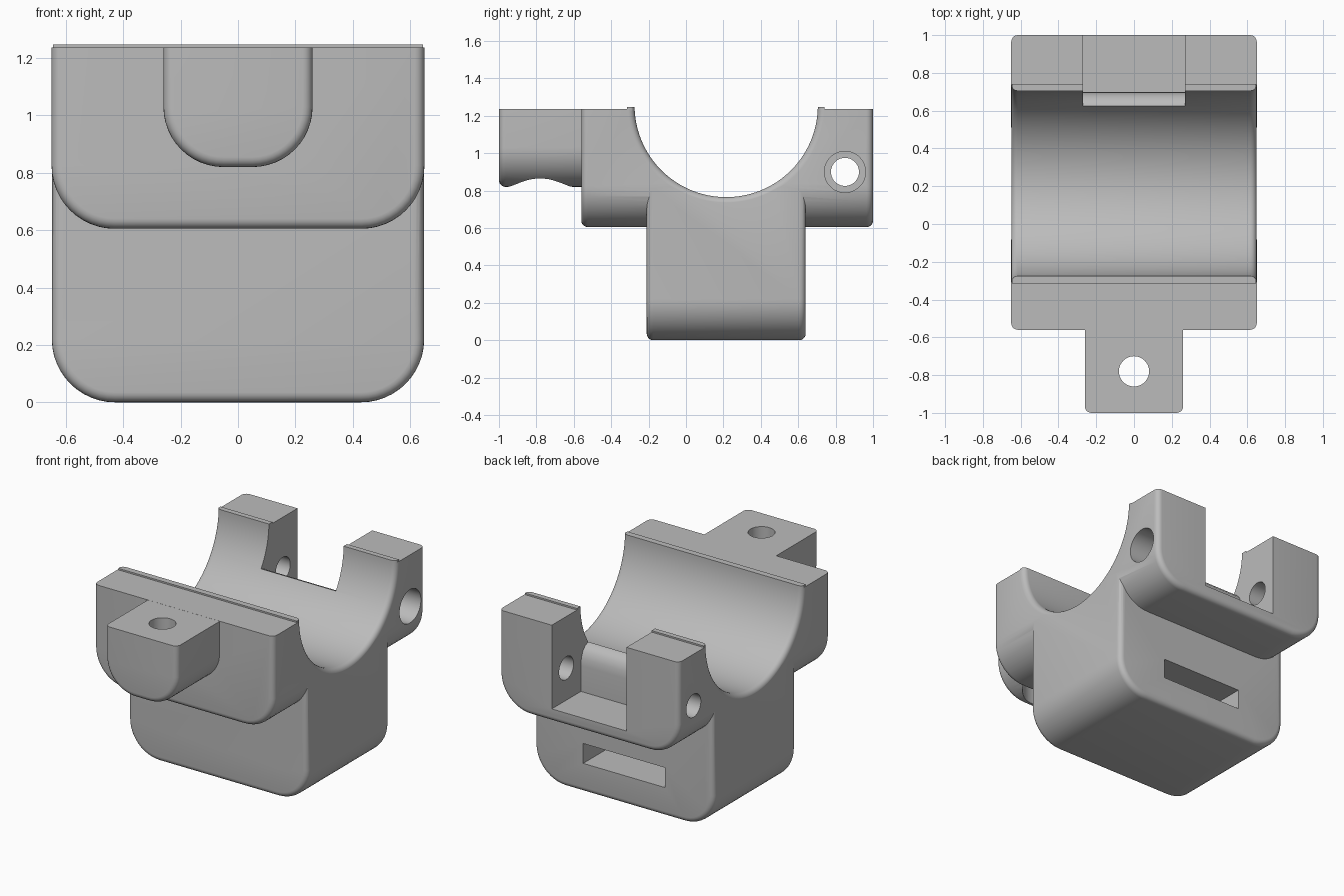
import bpy, bmesh
from math import sin, cos, pi
from mathutils import Matrix

old = bpy.data.objects.get("Cube")
if old:
    bpy.data.objects.remove(old)

grey = bpy.data.materials.new("plain grey")
grey.use_nodes = True
colour = (0.5, 0.5, 0.5, 1)
grey.diffuse_color = colour
grey.node_tree.nodes["Principled BSDF"].inputs["Base Color"].default_value = colour

TOP = 1.237
FILLET = 0.035
STEPS = 5


def make(name, bm):
    bmesh.ops.recalc_face_normals(bm, faces=bm.faces)
    mesh = bpy.data.meshes.new(name)
    bm.to_mesh(mesh)
    bm.free()
    mesh.materials.append(grey)
    ob = bpy.data.objects.new(name, mesh)
    bpy.context.collection.objects.link(ob)
    return ob


def loft(name, rings):
    """Skin a row of matching rings and cap both ends."""
    bm = bmesh.new()
    loops = [[bm.verts.new(p) for p in ring] for ring in rings]
    n = len(loops[0])
    for a, b in zip(loops, loops[1:]):
        for i in range(n):
            j = (i + 1) % n
            bm.faces.new((a[i], a[j], b[j], b[i]))
    bm.faces.new(loops[0])
    bm.faces.new(loops[-1])
    return make(name, bm)


def u_ring(half, bottom, top, r, inset, y):
    """U-shaped outline with round lower corners and a flat top."""
    w, z, r = half - inset, bottom + inset, r - inset
    pts = [(w, y, top)]
    for side in (1, -1):
        arc = [(side * (w - r + r * cos(a)), y, z + r - r * sin(a))
               for a in (pi / 2 * k / 12 for k in range(13))]
        pts += arc if side > 0 else arc[::-1]
    return pts + [(-w, y, top)]


def u_block(name, half, bottom, top, r, y0, y1):
    angles = [pi / 2 * k / STEPS for k in range(STEPS + 1)]
    prof = [(FILLET * (1 - sin(a)), FILLET * (1 - cos(a))) for a in angles]
    ends = [(i, y0 + d) for i, d in prof] + [(i, y1 - d) for i, d in reversed(prof)]
    return loft(name, [u_ring(half, bottom, top, r, i, y) for i, y in ends])


def box(name, lo, hi):
    bm = bmesh.new()
    bmesh.ops.create_cube(bm, size=1)
    for v in bm.verts:
        v.co = [lo[k] if v.co[k] < 0 else hi[k] for k in range(3)]
    return make(name, bm)


def rod(name, r, centre, length, axis):
    bm = bmesh.new()
    turn = Matrix.Rotation(pi / 2, 4, "Y") if axis == "X" else Matrix()
    bmesh.ops.create_cone(bm, cap_ends=True, segments=48, radius1=r, radius2=r,
                          depth=length, matrix=Matrix.Translation(centre) @ turn)
    return make(name, bm)


def combine(target, tool, operation):
    mod = target.modifiers.new(tool.name, "BOOLEAN")
    mod.operation = operation
    mod.solver = "EXACT"
    mod.object = tool
    bpy.context.view_layer.objects.active = target
    bpy.ops.object.modifier_apply(modifier=mod.name)
    bpy.data.objects.remove(tool)


# Solid parts: wide flange, lower block, front tab
body = u_block("clamp_body", 0.65, 0.605, TOP, 0.22, -0.56, 1.0)
combine(body, u_block("lower_block", 0.649, 0, 1.0, 0.22, -0.21, 0.64), "UNION")
combine(body, u_block("front_tab", 0.26, 0.82, TOP - 0.0005, 0.21, -1.0, -0.45), "UNION")

# Thin ridges beside the cradle
for name, y0, y1 in (("front_ridge", -0.315, -0.2), ("back_ridge", 0.65, 0.74)):
    combine(body, box(name, (-0.645, y0, 1.1), (0.645, y1, 1.247)), "UNION")

# Round cradle across the body, with softened rims
CY, CZ, R = 0.215, 1.255, 0.49
rim = [(0.615 + FILLET * sin(a), R + FILLET * (1 - cos(a)))
       for a in (pi / 2 * k / STEPS for k in range(STEPS + 1))] + [(0.7, R + FILLET)]
stations = [(-x, r) for x, r in reversed(rim)] + rim
cradle = loft("cradle_cut", [[(x, CY + r * cos(2 * pi * k / 96), CZ + r * sin(2 * pi * k / 96))
                              for k in range(96)] for x, r in stations])
combine(body, cradle, "DIFFERENCE")

# Hinge slot between the back posts, leaving a rounded inner lip
lip = [(0.70, 0.69), (1.1, 0.69), (1.1, 1.4), (0.55, 1.4), (0.55, 0.99), (0.625, 0.985),
       (0.655, 0.972), (0.68, 0.945), (0.695, 0.905), (0.70, 0.86)]
combine(body, loft("hinge_slot", [[(x, y, z) for y, z in lip] for x in (-0.27, 0.27)]), "DIFFERENCE")

# Hinge pin bore and its wider recess on the left
combine(body, rod("pin_bore", 0.075, (0, 0.85, 0.9), 2, "X"), "DIFFERENCE")
combine(body, rod("pin_recess", 0.11, (0.65, 0.85, 0.9), 0.3, "X"), "DIFFERENCE")

# Tab screw hole and its recess from below
combine(body, rod("screw_hole", 0.08, (0, -0.78, 1), 1, "Z"), "DIFFERENCE")
combine(body, rod("screw_recess", 0.18, (0, -0.78, 0.85), 0.3, "Z"), "DIFFERENCE")

# Pocket in the back of the lower block
combine(body, box("back_pocket", (-0.295, 0.25, 0.19), (0.295, 0.8, 0.32)), "DIFFERENCE")

bpy.ops.object.select_all(action="DESELECT")
body.select_set(True)
bpy.context.view_layer.objects.active = body
bpy.ops.object.shade_smooth_by_angle(angle=pi / 6)
